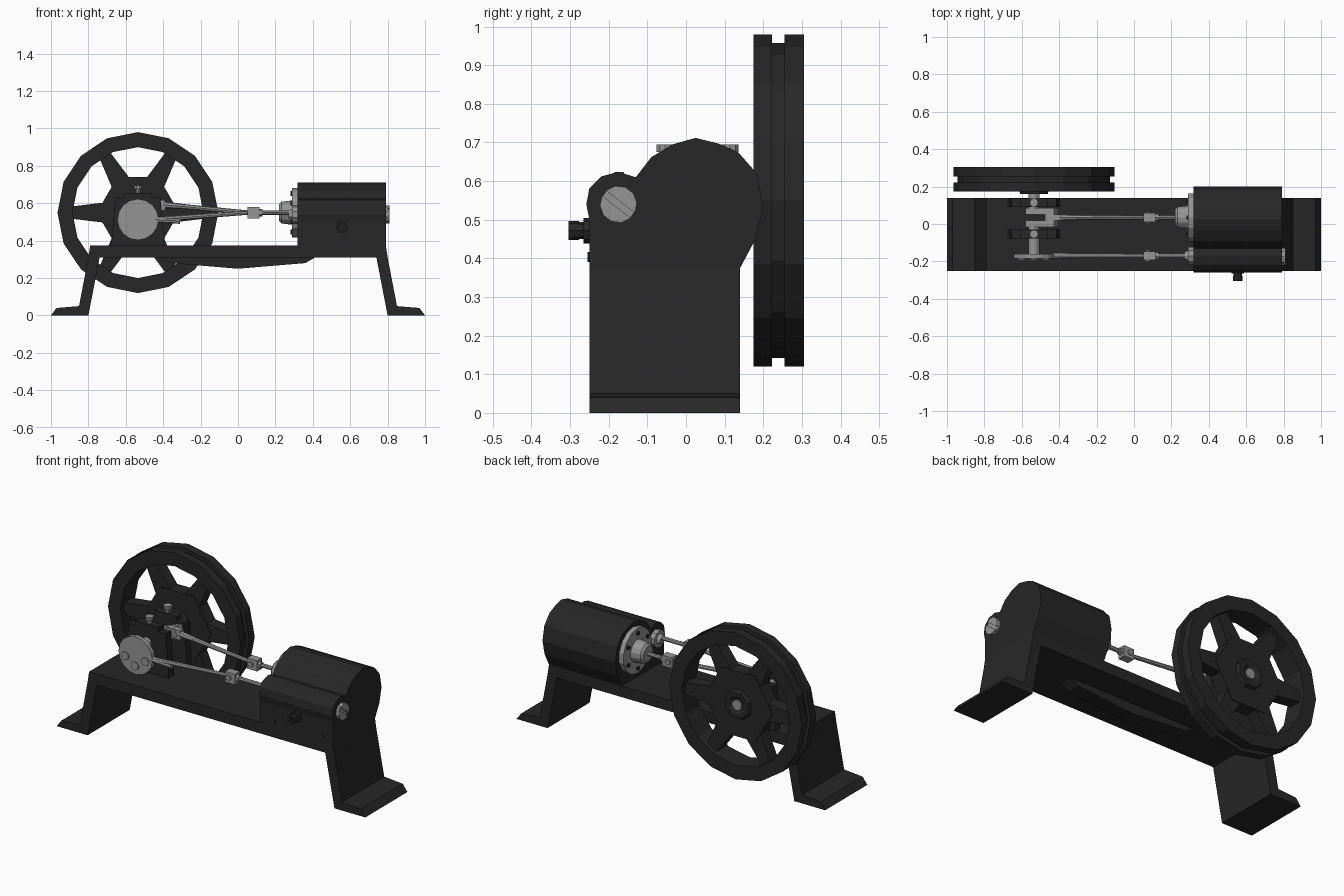
import bpy, bmesh
from math import sin, cos, pi, radians
from mathutils import Vector

if "Cube" in bpy.data.objects:
    bpy.data.objects.remove(bpy.data.objects["Cube"])


def material(name, v):
    m = bpy.data.materials.new(name)
    m.diffuse_color = (v, v, v, 1)
    m.use_nodes = True
    m.node_tree.nodes["Principled BSDF"].inputs["Base Color"].default_value = m.diffuse_color
    return m


IRON = material("black_iron", 0.02)
STEEL = material("steel", 0.3)


def finish(bm, name, mat):
    bmesh.ops.remove_doubles(bm, verts=bm.verts, dist=1e-5)
    bmesh.ops.recalc_face_normals(bm, faces=bm.faces)
    me = bpy.data.meshes.new(name)
    bm.to_mesh(me)
    bm.free()
    ob = bpy.data.objects.new(name, me)
    bpy.context.collection.objects.link(ob)
    me.materials.append(mat)
    return ob


def prism(name, pts, axis, a, b, mat):
    """Extrude a profile along x (points are y,z) or y (points are x,z)."""
    bm = bmesh.new()
    put = (lambda p, t: (t, p[0], p[1])) if axis == 'x' else (lambda p, t: (p[0], t, p[1]))
    f = bm.faces.new([bm.verts.new(put(p, a)) for p in pts])
    ext = bmesh.ops.extrude_face_region(bm, geom=[f])
    d = Vector(put((0, 0), b - a))
    bmesh.ops.translate(bm, vec=d, verts=[v for v in ext['geom'] if isinstance(v, bmesh.types.BMVert)])
    return finish(bm, name, mat)


def box(name, x, y, z, mat):
    return prism(name, [(x[0], z[0]), (x[1], z[0]), (x[1], z[1]), (x[0], z[1])], 'y', *y, mat)


def turned(name, start, end, profile, n, mat, closed=False, phase=0.0):
    """Revolve (distance, radius) pairs about the line start-end; None end means unit direction."""
    s = Vector(start)
    d = (Vector(end) - s).normalized()
    ref = Vector((0, 0, 1)) if abs(d.z) < 0.9 else Vector((1, 0, 0))
    u = (ref - d * ref.dot(d)).normalized()
    w = d.cross(u)
    bm = bmesh.new()
    rings = []
    for t, r in profile:
        rings.append([bm.verts.new(s + d * t + r * (u * cos(phase + 2 * pi * i / n) + w * sin(phase + 2 * pi * i / n)))
                      for i in range(n)])
    pairs = list(zip(rings, rings[1:])) + ([(rings[-1], rings[0])] if closed else [])
    for p, q in pairs:
        for i in range(n):
            j = (i + 1) % n
            bm.faces.new((p[i], p[j], q[j], q[i]))
    if not closed:
        bm.faces.new(rings[0])
        bm.faces.new(rings[-1])
    return finish(bm, name, mat)


def rod(name, a, b, r0, n, mat, r1=None):
    L = (Vector(b) - Vector(a)).length
    return turned(name, a, b, [(0, r0), (L, r0 if r1 is None else r1)], n, mat)


CX, CZ = -0.535, 0.55          # crankshaft axis
MY, VY = 0.035, -0.17          # main rod and valve rod planes

# Bed with splayed legs and belly rib
half = [(0.79, 0.375), (0.80, 0.31), (0.85, 0.05), (0.97, 0.04), (1.0, 0.0), (0.80, 0.0), (0.74, 0.31)]
bed = half + [(-x, z) for x, z in reversed(half)]
prism("bed_frame", bed, 'y', -0.25, 0.14, IRON)
rib = [(-0.42, 0.315), (-0.36, 0.28), (0, 0.25), (0.36, 0.28), (0.42, 0.315)]
prism("belly_rib", rib, 'y', -0.095, -0.015, IRON)

# Flywheel rim with belt groove
turned("flywheel_rim", (CX, 0, CZ), (CX, 1, CZ),
       [(0.175, 0.35), (0.175, 0.43), (0.222, 0.43), (0.222, 0.408), (0.255, 0.408),
        (0.255, 0.43), (0.305, 0.43), (0.305, 0.35)], 16, IRON, closed=True)
# Flywheel web, spokes and hub
web = [(CX + 0.22 * cos(radians(60 * i)), CZ + 0.22 * sin(radians(60 * i))) for i in range(6)]
prism("flywheel_web", web, 'y', 0.20, 0.28, IRON)
for i in range(6):
    c, s = cos(radians(60 * i)), sin(radians(60 * i))
    pts = [(0.17, -0.055), (0.36, -0.032), (0.36, 0.032), (0.17, 0.055)]
    prism(f"flywheel_spoke_{i + 1}", [(CX + r * c - t * s, CZ + r * s + t * c) for r, t in pts],
          'y', 0.205, 0.275, IRON)
turned("flywheel_hub", (CX, 0, CZ), (CX, 1, CZ),
       [(0.16, 0.03), (0.16, 0.08), (0.20, 0.09), (0.28, 0.09), (0.298, 0.08), (0.298, 0.055), (0.285, 0.03)],
       8, IRON, closed=True, phase=pi / 8)

# Crankshaft, crank webs and pin
rod("shaft_front", (CX, -0.165, CZ), (CX, 0.01, CZ), 0.03, 12, STEEL)
rod("shaft_rear", (CX, 0.06, CZ), (CX, 0.295, CZ), 0.03, 12, STEEL)
PX, PZ = -0.44, 0.593
ux, uz = Vector((PX - CX, PZ - CZ)).normalized()
for name, y0, y1 in (("crank_web_front", -0.015, 0.018), ("crank_web_rear", 0.052, 0.085)):
    pts = [(-0.035, -0.035), (0.13, -0.025), (0.13, 0.025), (-0.035, 0.035)]
    prism(name, [(CX + a * ux - b * uz, CZ + a * uz + b * ux) for a, b in pts], 'y', y0, y1, STEEL)
rod("crank_pin", (PX, 0.0, PZ), (PX, 0.07, PZ), 0.018, 10, STEEL)

# Bearing stands with caps and bolts
for name, y0, y1 in (("front", -0.078, -0.03), ("rear", 0.092, 0.136)):
    stand = [(-0.675, 0.37), (-0.395, 0.37), (-0.395, 0.41), (-0.415, 0.63), (-0.655, 0.63), (-0.675, 0.41)]
    prism(f"bearing_stand_{name}", stand, 'y', y0, y1, IRON)
    box(f"bearing_cap_{name}", (-0.61, -0.46), (y0, y1), (0.62, 0.655), IRON)
    ym = (y0 + y1) / 2
    turned(f"oil_cup_{name}", (CX, ym, 0.65), (CX, ym, 1),
           [(0, 0.014), (0.025, 0.014), (0.025, 0.023), (0.045, 0.023)], 10, STEEL)

# Valve eccentric disc with bolts
rod("eccentric_disc", (CX, -0.185, 0.513), (CX, -0.16, 0.513), 0.11, 16, STEEL)
for i, (dx, z) in enumerate([(-0.065, 0.495), (0.065, 0.495), (0, 0.453)]):
    rod(f"eccentric_bolt_{i + 1}", (CX + dx, -0.192, z), (CX + dx, -0.18, z), 0.024, 10, STEEL)

# Connecting rods with big ends, crossheads and cylinder rods
for name, y, a in (("main", MY, (-0.40, MY, 0.592)), ("valve", VY, (-0.44, VY, 0.513))):
    rod(f"{name}_connecting_rod", a, (0.06, y, 0.55), 0.014, 8, STEEL, 0.011)
    rod(f"{name}_rod_socket", a, (-0.31, y, a[2] - 0.008), 0.018, 8, STEEL, 0.015)
    box(f"{name}_crosshead", (0.05, 0.115), (y - 0.023, y + 0.023), (0.518, 0.58), STEEL)
    rod(f"{name}_crosshead_pin", (0.075, y - 0.03, 0.55), (0.075, y + 0.03, 0.55), 0.016, 8, STEEL)
    rod(f"{name}_slide_rod", (0.10, y, 0.55), (0.34, y, 0.55), 0.012, 8, STEEL)
    rod(f"{name}_rod_nut", (0.11, y, 0.55), (0.13, y, 0.55), 0.02, 6, STEEL)
box("main_big_end", (-0.475, -0.39), (MY - 0.016, MY + 0.016), (0.562, 0.618), STEEL)

# Cylinder casting with side valve chest
casting = [(-0.25, 0.31), (0.14, 0.31), (0.14, 0.375), (0.18, 0.45), (0.2, 0.535), (0.183, 0.62), (0.135, 0.675),
           (0.085, 0.697), (0.025, 0.712), (-0.035, 0.695), (-0.09, 0.662), (-0.13, 0.61), (-0.175, 0.624),
           (-0.22, 0.612), (-0.25, 0.582), (-0.258, 0.54), (-0.25, 0.5)]
prism("cylinder_casting", casting, 'x', 0.318, 0.79, IRON)
turned("cylinder_cover", (0.22, MY, 0.55), (1, MY, 0.55),
       [(0, 0.045), (0.012, 0.058), (0.07, 0.065), (0.07, 0.132), (0.11, 0.132)], 14, STEEL)
for i in range(6):
    a = radians(60 * i + 30)
    y, z = MY + 0.103 * cos(a), 0.55 + 0.103 * sin(a)
    rod(f"cover_bolt_{i + 1}", (0.282, y, z), (0.30, y, z), 0.013, 6, IRON)
turned("valve_gland", (0.27, VY, 0.54), (1, VY, 0.54),
       [(0, 0.022), (0.02, 0.03), (0.02, 0.05), (0.07, 0.05)], 10, STEEL)

# Slotted valve plug at the end
rod("valve_plug", (0.76, -0.175, 0.54), (0.803, -0.175, 0.54), 0.048, 10, STEEL)
c, s = cos(radians(-38)), sin(radians(-38))
for side in (-1, 1):
    arc = [radians(x) for x in range(10, 171, 32)]
    pts = [(0.048 * cos(t), side * 0.048 * sin(t)) for t in arc]
    prism(f"plug_lip_{'lower' if side < 0 else 'upper'}",
          [(-0.175 + a * c - b * s, 0.54 + a * s + b * c) for a, b in pts], 'x', 0.80, 0.811, STEEL)

# Steam inlet and chest screws on the front
turned("steam_inlet", (0.555, -0.24, 0.472), (0.555, -1, 0.472),
       [(0, 0.033), (0.025, 0.033), (0.025, 0.022), (0.037, 0.022), (0.037, 0.025), (0.064, 0.025), (0.064, 0.012), (0.04, 0.012)],
       8, IRON)
for x in (0.41, 0.72):
    rod(f"chest_screw_{'left' if x < 0.5 else 'right'}", (x, -0.24, 0.403), (x, -0.255, 0.403), 0.013, 8, IRON)
